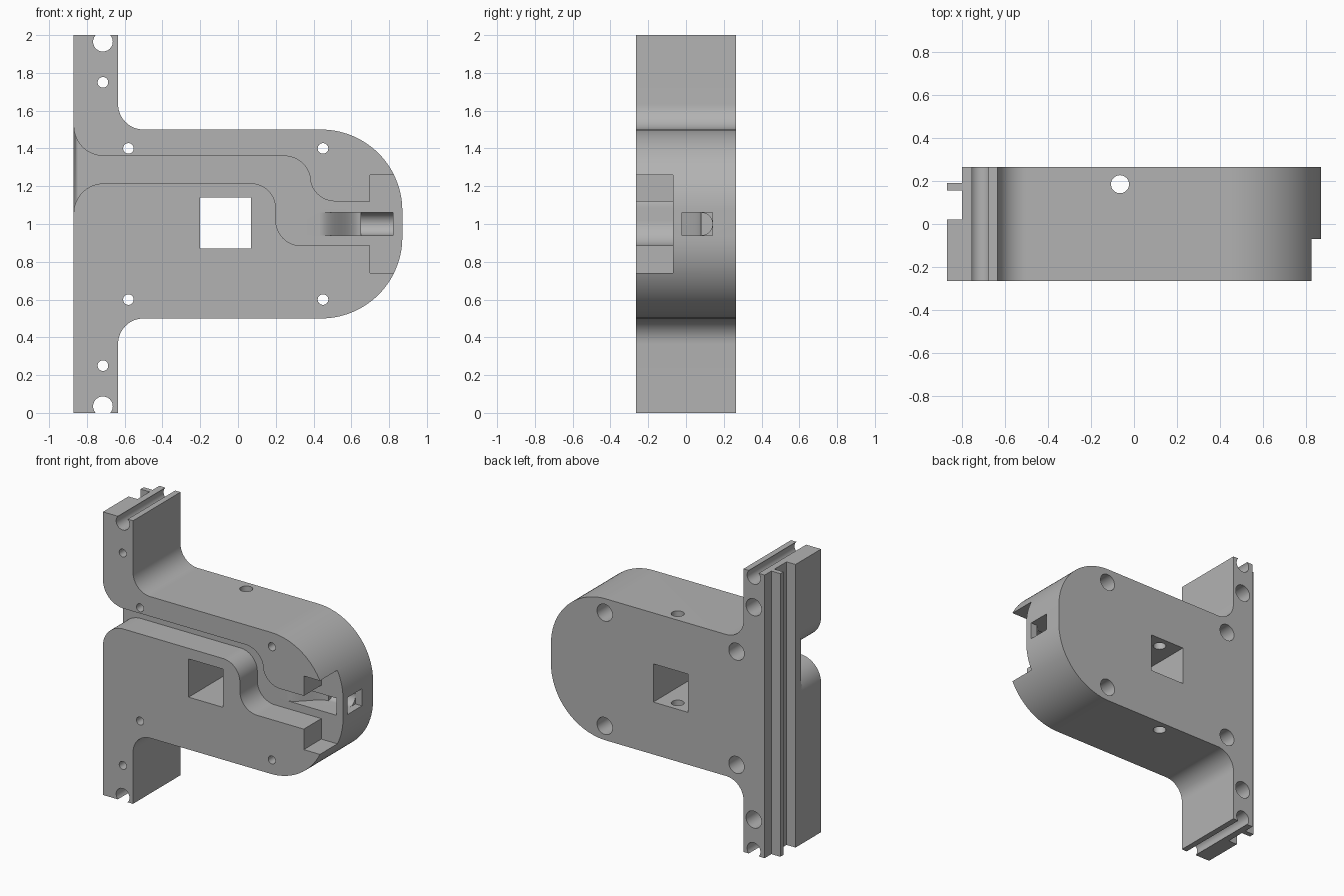
import bpy, bmesh, math
from mathutils import Vector

if "Cube" in bpy.data.objects:
    bpy.data.objects.remove(bpy.data.objects["Cube"])

grey = bpy.data.materials.new("plain grey")
grey.diffuse_color = (0.45, 0.45, 0.45, 1)
grey.use_nodes = True
grey.node_tree.nodes["Principled BSDF"].inputs["Base Color"].default_value = grey.diffuse_color


def arc(cx, cy, r, a0, a1, n=16, ry=None):
    ry = r if ry is None else ry
    steps = [math.radians(a0 + (a1 - a0) * i / n) for i in range(n + 1)]
    return [(cx + r * math.cos(t), cy + ry * math.sin(t)) for t in steps]


def prism(name, pts, axis, lo, hi):
    """Extrude a 2D outline along an axis."""
    place = {'x': lambda a, b, c: (c, a, b),
             'y': lambda a, b, c: (a, c, b),
             'z': lambda a, b, c: (a, b, c)}[axis]
    bm = bmesh.new()
    rings = [[bm.verts.new(place(a, b, c)) for a, b in pts] for c in (lo, hi)]
    n = len(pts)
    for ring in rings:
        bm.faces.new(ring)
    for i in range(n):
        j = (i + 1) % n
        bm.faces.new((rings[0][i], rings[0][j], rings[1][j], rings[1][i]))
    bmesh.ops.recalc_face_normals(bm, faces=bm.faces)
    mesh = bpy.data.meshes.new(name)
    bm.to_mesh(mesh)
    bm.free()
    mesh.materials.append(grey)
    ob = bpy.data.objects.new(name, mesh)
    bpy.context.collection.objects.link(ob)
    return ob


def rect(a0, a1, b0, b1):
    return [(a0, b0), (a1, b0), (a1, b1), (a0, b1)]


def circle(a, b, r):
    return arc(a, b, r, 0, 360 - 360 / 40, 39)


def boolean(target, tool, op='DIFFERENCE'):
    mod = target.modifiers.new("cut", 'BOOLEAN')
    mod.operation, mod.solver, mod.object = op, 'EXACT', tool
    bpy.context.view_layer.objects.active = target
    bpy.ops.object.modifier_apply(modifier=mod.name)
    bpy.data.objects.remove(tool)


# Body: rounded block joined to a tall flange, mirrored about z = 1
upper = (arc(0.44, 1.07, 0.43, 0, 90, 28) + arc(-0.5, 1.635, 0.135, 270, 180)
         + [(-0.635, 2), (-0.87, 2)])
lower = [(x, 2 - z) for x, z in reversed(upper)]
body = prism("bracket_body", upper + lower, 'y', -0.265, 0.265)

# Winding front channel, flared on the left, with a wide pocket on the right
flare_top = [(-0.95, 1.52)] + arc(-0.71, 1.52, 0.16, 180, 270)
flare_low = arc(-0.71, 1.055, 0.16, 90, 180) + [(-0.95, 1.055)]
channel = (flare_top + arc(0.245, 1.22, 0.14, 90, 7) + arc(0.515, 1.255, 0.135, 187, 270)
           + [(0.70, 1.12), (0.70, 1.26), (0.95, 1.26), (0.95, 0.74), (0.70, 0.74), (0.70, 0.885)]
           + arc(0.335, 1.02, 0.135, 270, 180) + arc(0.07, 1.085, 0.13, 0, 90) + flare_low)
boolean(body, prism("channel", channel, 'y', -0.4, -0.07))

# Rounded lip where the channel floor meets the left side
lip = prism("lip", flare_top + flare_low, 'y', -0.1, 0.019)
curve = arc(-0.845, 0.02, 0.025, 90, 180, 12, ry=-0.09)
boolean(lip, prism("lip_limit", curve + [(-1, 0.02), (-1, -0.2), (-0.845, -0.2)],
                   'z', 0.9, 1.7), 'INTERSECT')
boolean(body, lip)

# Rear edge rebates that leave a thin tongue
for y0, y1 in ((0.02, 0.155), (0.19, 0.4)):
    boolean(body, prism("rebate", rect(-1, -0.80, y0, y1), 'z', -0.1, 2.1))

# Square window and the vertical rod hole through it
boolean(body, prism("window", rect(-0.2, 0.07, 0.87, 1.14), 'y', -0.4, 0.4))
boolean(body, prism("rod_hole", circle(-0.065, 0.185, 0.042), 'z', 0.3, 1.7))

# Screw holes with wider bores from the back
for x, z in ((-0.58, 0.6), (0.45, 0.6), (-0.715, 0.25)):
    for zz in (z, 2 - z):
        boolean(body, prism("screw", circle(x, zz, 0.028), 'y', -0.4, 0.4))
        boolean(body, prism("screw_bore", circle(x, zz, 0.06), 'y', 0.06, 0.4))

# Open grooves at both flange ends
for z in (0.035, 1.965):
    boolean(body, prism("end_groove", circle(-0.715, z, 0.052), 'y', -0.4, 0.4))

# Tie slot: S-shaped ramp, round-bottomed trough and square side exit
ramp = [(0.43 + 0.22 * t, -0.07 + 0.15 * t * t * (3 - 2 * t))
        for t in (i / 16 for i in range(17))]
boolean(body, prism("ramp", [(0.82, 0.0), (0.82, -0.12), (0.43, -0.12)] + ramp,
                    'z', 0.94, 1.06))
trough = [(-0.03, 0.94)] + arc(0.08, 1.0, 0.06, -90, 90, 20) + [(-0.03, 1.06)]
boolean(body, prism("trough", trough, 'x', 0.65, 0.82))
boolean(body, prism("side_exit", rect(-0.02, 0.14, 0.94, 1.06), 'x', 0.82, 0.95))

bpy.ops.object.select_all(action='DESELECT')
body.select_set(True)
bpy.context.view_layer.objects.active = body
bpy.ops.object.shade_smooth_by_angle(angle=math.radians(30))
